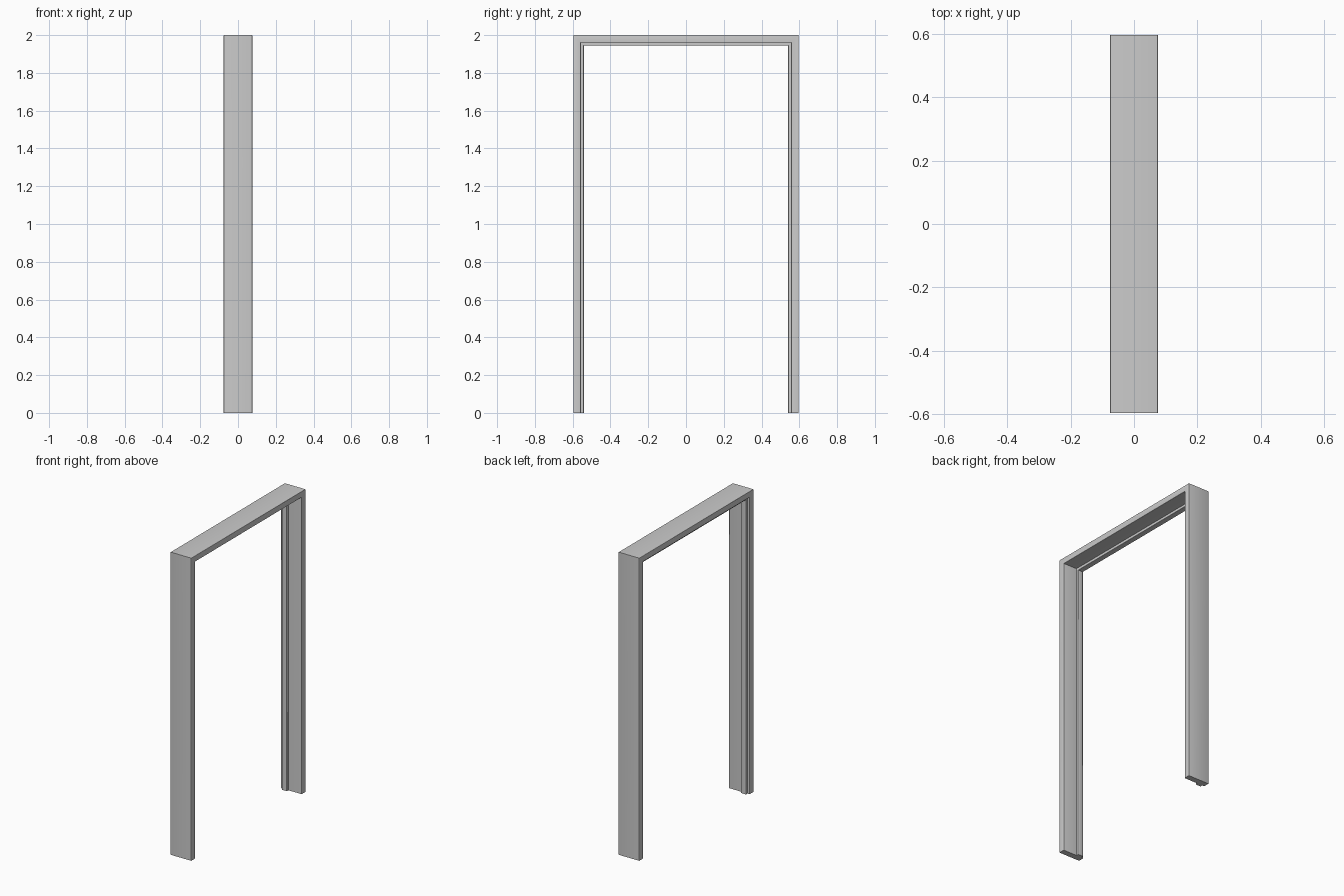
import bpy, bmesh, math
from mathutils import Vector

if "Cube" in bpy.data.objects:
    bpy.data.objects.remove(bpy.data.objects["Cube"])

HALF_W, HEIGHT, HALF_D = 0.596, 2.0, 0.0755
FACE, STOP = 0.039, 0.055          # inward depth of jamb and of raised stop
STOP_X0, STOP_X1 = -0.06, -0.022   # stop position across the frame depth


def rounded(points, segs=3):
    """Round each (x, depth, radius) corner of a closed profile."""
    out = []
    n = len(points)
    for i, (x, d, r) in enumerate(points):
        p = Vector((x, d))
        if r == 0:
            out.append(p)
            continue
        a = (Vector(points[i - 1][:2]) - p).normalized() * r
        b = (Vector(points[(i + 1) % n][:2]) - p).normalized() * r
        centre = p + a + b
        for k in range(segs + 1):
            t = math.pi / 2 * k / segs
            out.append(centre - b * math.cos(t) - a * math.sin(t))
    return out


# Cross-section: across the frame depth, inward from the outer edge
profile = rounded([
    (-HALF_D, 0, 0.002), (HALF_D, 0, 0.002),
    (HALF_D, FACE, 0.003), (STOP_X1, FACE, 0),
    (STOP_X1, STOP, 0.004), (STOP_X0, STOP, 0.004),
    (STOP_X0, FACE, 0), (-HALF_D, FACE, 0.003),
])

# Sweep up one jamb, across the header and down the other, mitred
bm = bmesh.new()
rings = []
for side, top in ((-1, False), (-1, True), (1, True), (1, False)):
    rings.append([bm.verts.new((p.x, side * (HALF_W - p.y), HEIGHT - p.y if top else 0))
                  for p in profile])
n = len(profile)
for r0, r1 in zip(rings, rings[1:]):
    for i in range(n):
        j = (i + 1) % n
        bm.faces.new((r0[i], r0[j], r1[j], r1[i]))
bm.faces.new(rings[0])
bm.faces.new(rings[-1])
bmesh.ops.recalc_face_normals(bm, faces=bm.faces)

mesh = bpy.data.meshes.new("door_frame")
bm.to_mesh(mesh)
bm.free()
frame = bpy.data.objects.new("door_frame", mesh)
bpy.context.collection.objects.link(frame)
bpy.context.view_layer.objects.active = frame
frame.select_set(True)
bpy.ops.object.shade_smooth_by_angle(angle=math.radians(35))
